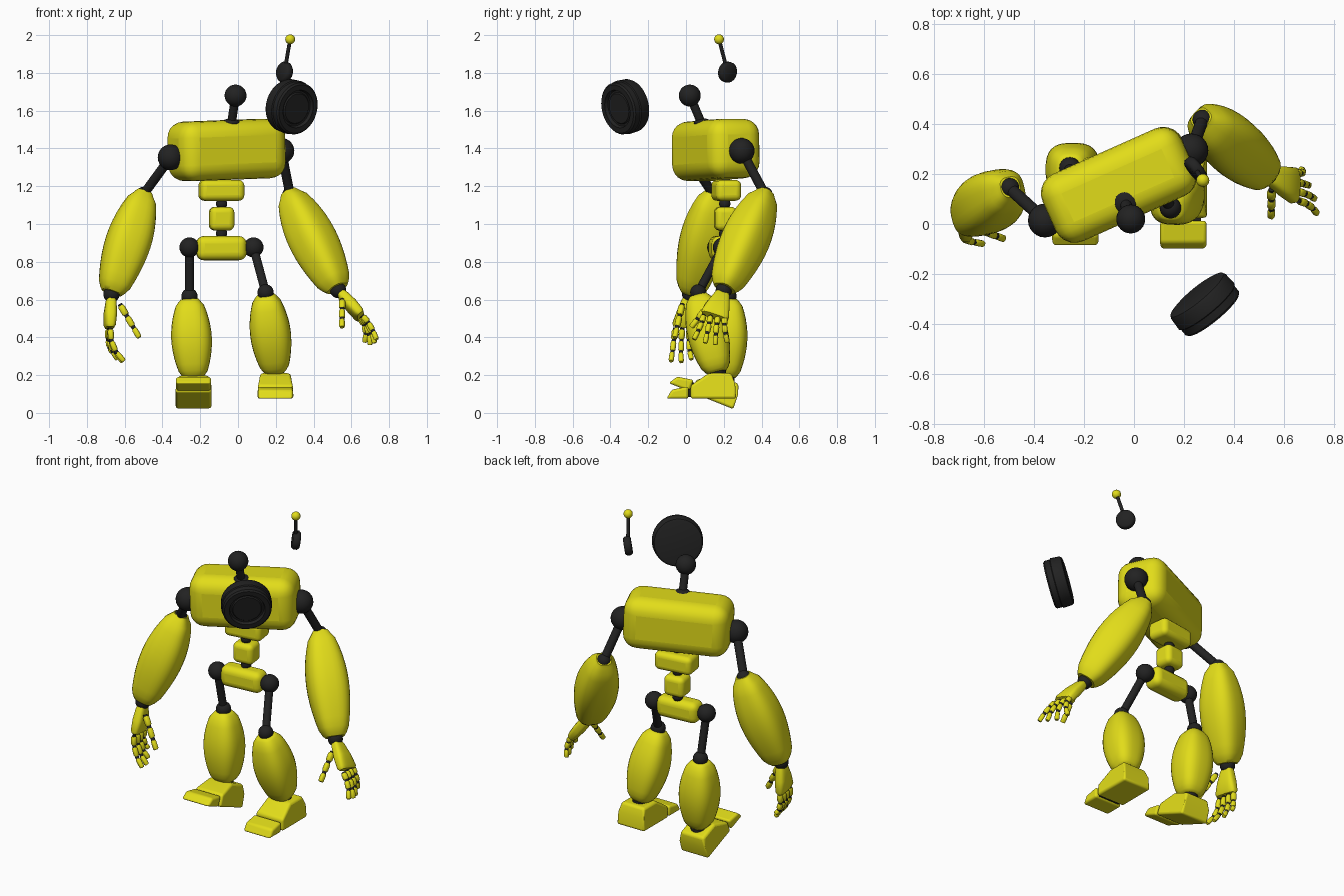
import bpy, bmesh, math
from mathutils import Vector, Matrix

cube = bpy.data.objects.get("Cube")
if cube:
    bpy.data.objects.remove(cube)


def material(name, rgb):
    m = bpy.data.materials.new(name)
    m.use_nodes = True
    m.diffuse_color = (*rgb, 1)
    bsdf = next(n for n in m.node_tree.nodes if n.type == 'BSDF_PRINCIPLED')
    bsdf.inputs["Base Color"].default_value = (*rgb, 1)
    return m


YELLOW = material("yellow", (0.76, 0.72, 0.01))
BLACK = material("black", (0.016, 0.016, 0.016))


def finish(name, bm, mat, matrix=None, bevel=0, smooth=40):
    """Turn a bmesh into a shaded object, with optional rounded edges."""
    bmesh.ops.recalc_face_normals(bm, faces=bm.faces)
    mesh = bpy.data.meshes.new(name)
    bm.to_mesh(mesh)
    bm.free()
    mesh.materials.append(mat)
    ob = bpy.data.objects.new(name, mesh)
    bpy.context.collection.objects.link(ob)
    if matrix:
        ob.matrix_world = matrix
    if bevel:
        mod = ob.modifiers.new("rounding", 'BEVEL')
        mod.width = bevel
        mod.segments = 5
        mod.limit_method = 'ANGLE'
        mod.angle_limit = math.radians(25)
    bpy.ops.object.select_all(action='DESELECT')
    bpy.context.view_layer.objects.active = ob
    ob.select_set(True)
    bpy.ops.object.shade_smooth_by_angle(angle=math.radians(smooth))
    return ob


def frame(origin, axis, ref=(1, 0, 0)):
    """Matrix with z along axis and x as near to ref as possible."""
    z = Vector(axis).normalized()
    x = Vector(ref)
    x = (x - z * x.dot(z)).normalized()
    m = Matrix((x, z.cross(x), z)).transposed().to_4x4()
    m.translation = Vector(origin)
    return m


def ball(name, at, r, mat=BLACK):
    bm = bmesh.new()
    bmesh.ops.create_uvsphere(bm, u_segments=24, v_segments=14, radius=r)
    return finish(name, bm, mat, Matrix.Translation(Vector(at)))


def loft(name, a, b, profile, mat, ref=(1, 0, 0), power=2, sides=20, smooth=50):
    """Rings from a to b; profile rows are (fraction, half width, half depth)."""
    a, b = Vector(a), Vector(b)
    length = (b - a).length
    bm = bmesh.new()
    rings = []
    for t, rx, ry in profile:
        ring = []
        for i in range(sides):
            ang = math.tau * (i + 0.5) / sides
            c, s = math.cos(ang), math.sin(ang)
            x = math.copysign(abs(c) ** (2 / power), c) * rx
            y = math.copysign(abs(s) ** (2 / power), s) * ry
            ring.append(bm.verts.new((x, y, t * length)))
        rings.append(ring)
    for r0, r1 in zip(rings, rings[1:]):
        for i in range(sides):
            j = (i + 1) % sides
            bm.faces.new((r0[i], r0[j], r1[j], r1[i]))
    bm.faces.new(rings[0])
    bm.faces.new(rings[-1])
    return finish(name, bm, mat, frame(a, b - a, ref), smooth=smooth)


def rod(name, a, b, r, mat=BLACK):
    return loft(name, a, b, [(0, r, r), (1, r, r)], mat, ref=(0.8, 0.6, 0.1))


def bulge(name, a, b, end0, mid, end1, ref):
    """Swollen limb shell with blunt rounded ends."""
    rows = [(0, end0 * 0.8), (0.03, end0)]
    for k in range(1, 12):
        t = k / 12
        base = end0 + (end1 - end0) * t
        rows.append((t, base + (mid - base) * math.sin(math.pi * t) ** 0.8))
    rows += [(0.97, end1), (1, end1 * 0.8)]
    return loft(name, a, b, [(t, r, r) for t, r in rows], YELLOW, ref, 2.8, 28)


def block(name, at, size, yaw=0, roll=0, bevel=0.03):
    bm = bmesh.new()
    bmesh.ops.create_cube(bm, size=1)
    bmesh.ops.scale(bm, vec=size, verts=bm.verts)
    m = (Matrix.Translation(Vector(at)) @ Matrix.Rotation(math.radians(yaw), 4, 'Z')
         @ Matrix.Rotation(math.radians(roll), 4, 'Y'))
    return finish(name, bm, YELLOW, m, bevel)


def side_prism(name, outline, half, matrix, bevel):
    """Extrude a (y, z) outline across x, a little narrower on top."""
    bm = bmesh.new()
    ends = []
    for s in (-1, 1):
        ends.append([bm.verts.new((s * half * (0.82 if z > -0.03 else 1), y, z)) for y, z in outline])
        bm.faces.new(ends[-1])
    for i in range(len(outline)):
        j = (i + 1) % len(outline)
        bm.faces.new((ends[0][i], ends[0][j], ends[1][j], ends[1][i]))
    return finish(name, bm, YELLOW, matrix, bevel)


# Trunk
block("chest", (-0.06, 0.157, 1.392), (0.61, 0.295, 0.315), 24, -2, 0.085)
block("upper_waist", (-0.088, 0.213, 1.178), (0.235, 0.135, 0.11), 8)
block("lower_waist", (-0.087, 0.208, 1.028), (0.13, 0.115, 0.125), 6)
block("pelvis", (-0.088, 0.185, 0.872), (0.265, 0.115, 0.128), 5, 0, 0.04)
rod("spine", (-0.087, 0.195, 0.9), (-0.087, 0.213, 1.26), 0.022)
for z in (0.95, 1.107):
    ball("spine_joint", (-0.087, 0.205, z), 0.03)

# Neck
neck_base, neck_top = Vector((-0.037, 0.09, 1.515)), Vector((-0.013, 0.02, 1.68))
rod("neck", neck_base, neck_top, 0.023)
ball("neck_joint", neck_top, 0.058)
collar = ball("neck_collar", (-0.037, 0.09, 1.535), 0.048)
collar.scale.z = 0.5

# Round face housing, floating ahead of the neck, with a stepped rim
face_dir = Vector((0.62, -0.75, -0.2)).normalized()
face_mid = Vector((0.284, -0.322, 1.62))
face_rows = [(0, 0.12), (0.04, 0.136), (0.15, 0.142), (0.6, 0.145), (0.64, 0.139), (0.92, 0.139),
             (1, 0.13), (1, 0.102), (0.84, 0.096), (0.84, 0.086), (0.9, 0.08)]
loft("face_housing", face_mid - face_dir * 0.055, face_mid + face_dir * 0.055,
     [(t, r, r) for t, r in face_rows], BLACK, sides=40, smooth=30)

# Ear disc and antenna
ear = Vector((0.246, 0.22, 1.804))
ear_dir = Vector((0.78, 0.6, -0.15)).normalized()
loft("ear_disc", ear - ear_dir * 0.022, ear + ear_dir * 0.022,
     [(0, 0.045, 0.045), (0.25, 0.055, 0.055), (0.75, 0.055, 0.055), (1, 0.045, 0.045)], BLACK, ref=(0, 0, 1))
antenna_tip = Vector((0.276, 0.175, 1.978))
rod("antenna", ear, antenna_tip, 0.01)
ball("antenna_ball", antenna_tip, 0.026, YELLOW)


def finger(name, base, bend, tip, r=0.0155):
    """Three yellow knuckle segments along a bent path, with black joints."""
    base, bend, tip = Vector(base), Vector(bend), Vector(tip)

    def at(t):
        return base * (1 - t) ** 2 + bend * 2 * t * (1 - t) + tip * t * t
    for k in range(3):
        a, b = at(k / 3 + 0.05), at(k / 3 + 0.31)
        q = r * (1 - 0.08 * k)
        loft(name, a, b, [(0, q * 0.8, q * 0.8), (0.15, q, q), (0.85, q, q), (1, q * 0.75, q * 0.75)],
             YELLOW, (0.3, 1, 0.1), 3, 12)
        rod(name + "_joint", at(max(k / 3 - 0.04, 0)), at(k / 3 + 0.08), r * 0.72)


def arm(side, shoulder, elbow, wrist, ref, palm_end, spread, bends, tips, thumb):
    shoulder, elbow, wrist, palm_end, spread = map(Vector, (shoulder, elbow, wrist, palm_end, spread))
    along = (wrist - elbow).normalized()
    ball(side + "_shoulder", shoulder, 0.068)
    rod(side + "_upper_arm", shoulder, elbow, 0.025)
    ball(side + "_elbow", elbow, 0.04)
    bulge(side + "_forearm", elbow - along * 0.015, wrist - along * 0.01, 0.052, 0.118, 0.068, ref)
    ball(side + "_wrist", wrist, 0.043)
    loft(side + "_palm", wrist.lerp(palm_end, 0.12), palm_end,
         [(0, 0.035, 0.022), (0.1, 0.042, 0.028), (0.5, 0.06, 0.034), (0.9, 0.075, 0.03), (1, 0.068, 0.022)],
         YELLOW, spread, 3.2, 24)
    for k, (bend, tip) in enumerate(zip(bends, tips)):
        base = palm_end + spread * (0.058 - 0.0385 * k)
        finger(side + "_finger", base, base + Vector(bend), tip)
    finger(side + "_thumb", thumb[0], Vector(thumb[0]).lerp(Vector(thumb[1]), 0.5), thumb[1], 0.017)


# Arms
arm("left", (0.23, 0.295, 1.387), (0.275, 0.418, 1.157), (0.53, 0.2, 0.65), (1, -0.9, 0),
    (0.65, 0.15, 0.51), (0.15, -0.98, 0.1), [(0.05, -0.01, -0.05)] * 4,
    [(0.735, 0.04, 0.385), (0.725, 0.1, 0.365), (0.7, 0.155, 0.355), (0.67, 0.22, 0.37)],
    ((0.552, 0.14, 0.6), (0.55, 0.025, 0.45)))
arm("right", (-0.357, 0.014, 1.353), (-0.5, 0.145, 1.157), (-0.67, 0.022, 0.628), (1, 0.25, 0),
    (-0.68, 0, 0.45), (0.1, -0.99, 0), [(-0.01, -0.01, -0.1)] * 4,
    [(-0.6, -0.08, 0.27), (-0.605, -0.025, 0.265), (-0.635, 0.03, 0.28), (-0.665, 0.07, 0.32)],
    ((-0.625, -0.02, 0.575), (-0.52, -0.06, 0.395)))


def leg(side, hip, knee, ankle, foot_pitch):
    ball(side + "_hip", hip, 0.053)
    rod(side + "_thigh", hip, knee, 0.023)
    ball(side + "_knee", knee, 0.043)
    bulge(side + "_shin", Vector(knee) + Vector((0, 0, -0.015)), ankle, 0.058, 0.108, 0.062, (1, 0, 0))
    rod(side + "_ankle", Vector(ankle) + Vector((0, 0, 0.03)), Vector(ankle) + Vector((0, 0, -0.04)), 0.046)
    m = Matrix.Translation(Vector(ankle)) @ Matrix.Rotation(math.radians(foot_pitch), 4, 'X')
    side_prism(side + "_foot", [(0.1, -0.14), (0.095, -0.06), (0.075, -0.005), (-0.045, -0.005),
                                (-0.14, -0.07), (-0.14, -0.14)], 0.095, m, 0.014)
    side_prism(side + "_toe", [(-0.152, -0.14), (-0.152, -0.075), (-0.24, -0.092), (-0.268, -0.14)], 0.093, m, 0.014)
    pin = [m @ Vector((s * 0.07, -0.146, -0.11)) for s in (-1, 1)]
    rod(side + "_toe_hinge", pin[0], pin[1], 0.022)


# Legs
leg("left", (0.082, 0.195, 0.876), (0.146, 0.065, 0.638), (0.198, 0.165, 0.215), 0)
leg("right", (-0.257, 0.165, 0.876), (-0.257, 0.225, 0.617), (-0.235, 0.21, 0.187), -22)
